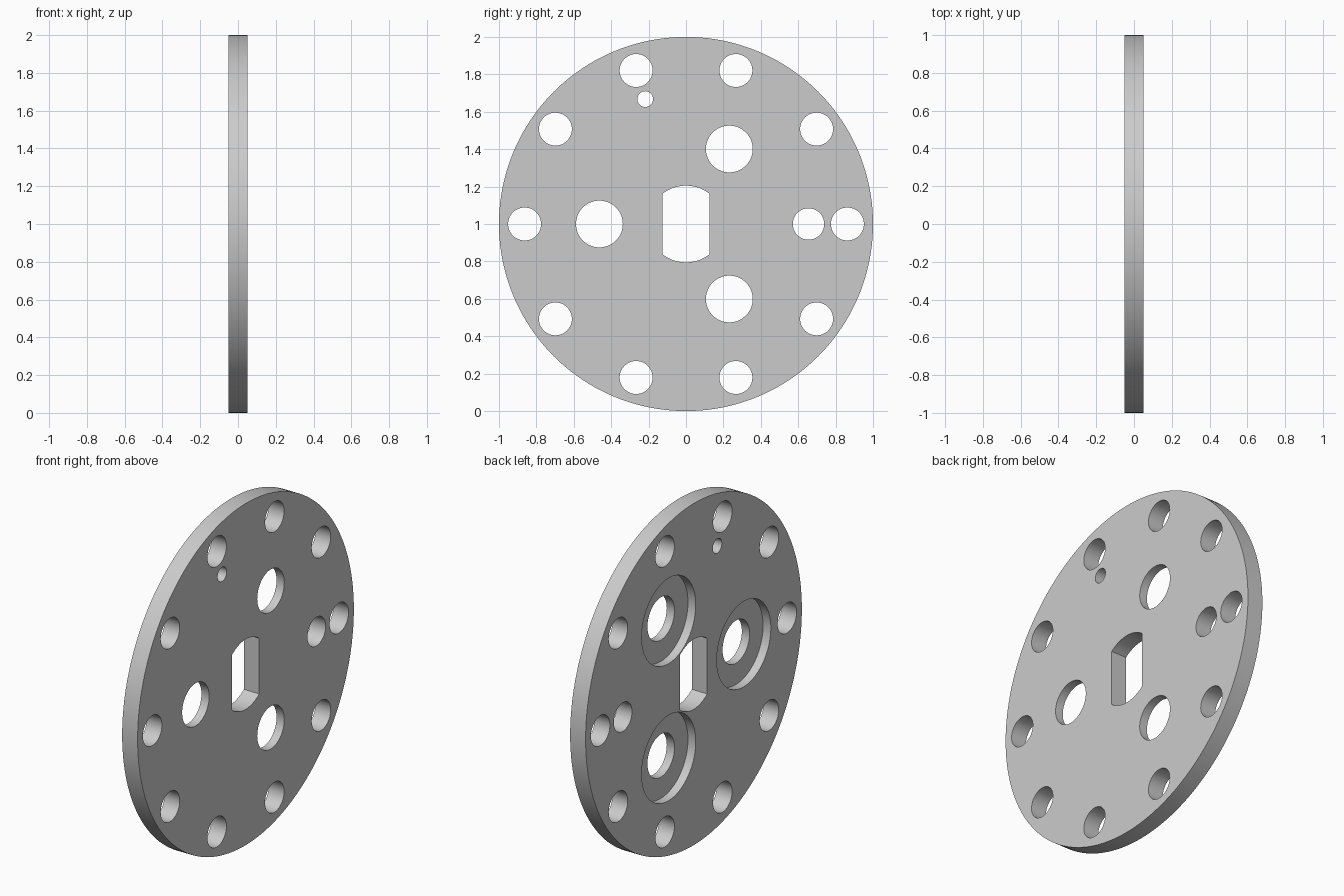
import bpy
import bmesh
from math import sin, cos, pi, radians, asin, acos

cube = bpy.data.objects.get("Cube")
if cube:
    bpy.data.objects.remove(cube, do_unlink=True)

HALF = 0.05      # half the plate thickness
MID_Z = 1.0      # height of the disc centre


def circle(y, z, r, n=64):
    return [(y + r * cos(2 * pi * i / n), z + r * sin(2 * pi * i / n)) for i in range(n)]


def prism(name, outline, x0, x1):
    """Extrude a (y, z) outline along x."""
    bm = bmesh.new()
    face = bm.faces.new([bm.verts.new((x0, y, MID_Z + z)) for y, z in outline])
    ext = bmesh.ops.extrude_face_region(bm, geom=[face])
    moved = [v for v in ext["geom"] if isinstance(v, bmesh.types.BMVert)]
    bmesh.ops.translate(bm, verts=moved, vec=(x1 - x0, 0, 0))
    bmesh.ops.recalc_face_normals(bm, faces=bm.faces)
    mesh = bpy.data.meshes.new(name)
    bm.to_mesh(mesh)
    bm.free()
    obj = bpy.data.objects.new(name, mesh)
    bpy.context.collection.objects.link(obj)
    return obj


# Disc plate
plate = prism("disc_plate", circle(0, 0, 1, 160), -HALF, HALF)
cutters = []


def cut(name, outline, x0=-0.1, x1=0.1):
    cutter = prism(name, outline, x0, x1)
    cutter.hide_render = True
    cutters.append(cutter)
    mod = plate.modifiers.new(name, 'BOOLEAN')
    mod.operation = 'DIFFERENCE'
    mod.solver = 'EXACT'
    mod.object = cutter


# Ring of bolt holes
for i in range(10):
    a = radians(36 * i)
    cut("bolt_hole", circle(0.863 * cos(a), 0.863 * sin(a), 0.088, 48))

# Three large holes, recessed on the left face
for deg in (60, 180, 300):
    y, z = 0.463 * cos(radians(deg)), 0.463 * sin(radians(deg))
    cut("large_hole", circle(y, z, 0.125))
    cut("counterbore", circle(y, z, 0.25, 80), -0.1, 0)

# Locating holes
cut("side_hole", circle(0.655, 0, 0.084, 48))
cut("pin_hole", circle(-0.218, 0.668, 0.042, 32))

# Central slot: a circle with two flats
R, FLAT, N = 0.205, 0.125, 16
start = acos(FLAT / R)
arc = [start + (pi - 2 * start) * i / N for i in range(N + 1)]
cut("shaft_slot", [(R * cos(a + s), R * sin(a + s)) for s in (0, pi) for a in arc])

# Bake the cuts and drop the cutters
bpy.context.view_layer.update()
graph = bpy.context.evaluated_depsgraph_get()
baked = bpy.data.meshes.new_from_object(plate.evaluated_get(graph))
plate.modifiers.clear()
plate.data = baked
for cutter in cutters:
    bpy.data.objects.remove(cutter, do_unlink=True)

# Plain grey metal
grey = bpy.data.materials.new("grey_metal")
grey.use_nodes = True
colour = (0.6, 0.6, 0.6, 1)
grey.diffuse_color = colour
grey.node_tree.nodes["Principled BSDF"].inputs["Base Color"].default_value = colour
plate.data.materials.clear()
plate.data.materials.append(grey)

bpy.ops.object.select_all(action='DESELECT')
plate.select_set(True)
bpy.context.view_layer.objects.active = plate
bpy.ops.object.shade_smooth_by_angle(angle=radians(30))
